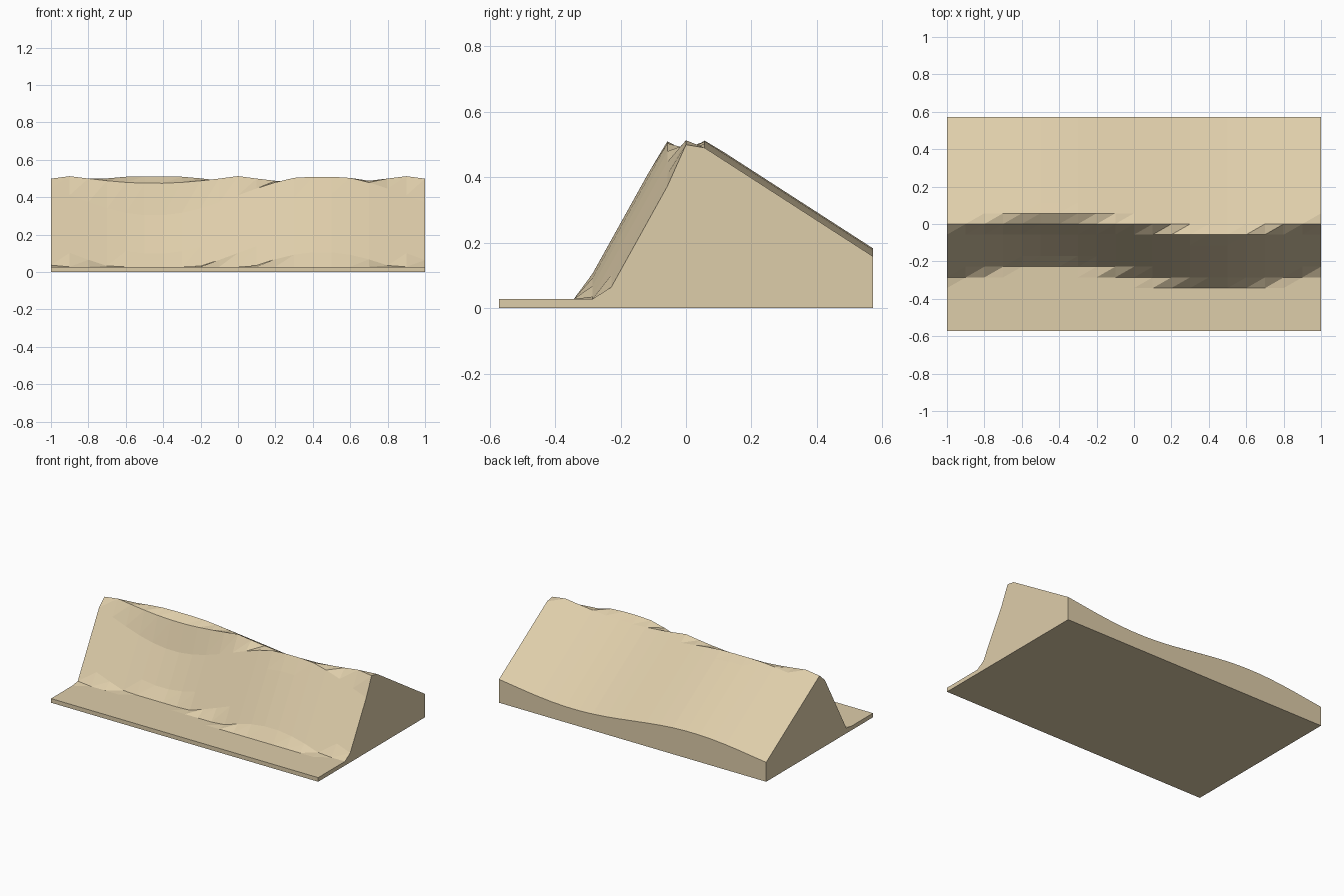
import bpy
import bmesh
import math

cube = bpy.data.objects.get("Cube")
if cube:
    bpy.data.objects.remove(cube, do_unlink=True)

CELLS = 20
HALF_DEPTH = 0.571
CREST = 0.513
FLOOR = 0.028


def dune_height(x, y):
    """Gentle windward slope, steep slip face, meandering crest line."""
    crest_y = -0.06 * math.sin(3.5 * x)
    slope = 0.645 if y > -0.01 else 1.8
    return max(FLOOR, CREST - slope * abs(y - crest_y))


# Sand material
sand = bpy.data.materials.new("sand")
sand.use_nodes = True
colour = (0.73, 0.61, 0.40, 1)
sand.diffuse_color = colour
bsdf = next(n for n in sand.node_tree.nodes if n.type == "BSDF_PRINCIPLED")
bsdf.inputs["Base Color"].default_value = colour
bsdf.inputs["Roughness"].default_value = 0.9

# Dune surface, split along one diagonal direction
bm = bmesh.new()
bmesh.ops.create_grid(bm, x_segments=CELLS, y_segments=CELLS, size=1)
for v in bm.verts:
    v.co.y *= HALF_DEPTH
    v.co.z = dune_height(v.co.x, v.co.y)
for face in list(bm.faces):
    ordered = sorted(face.verts, key=lambda v: v.co.x + v.co.y)
    bmesh.utils.face_split(face, ordered[0], ordered[-1])

# Side walls and flat underside
rim = [e for e in bm.edges if e.is_boundary]
skirt = bmesh.ops.extrude_edge_only(bm, edges=rim)["geom"]
for v in skirt:
    if isinstance(v, bmesh.types.BMVert):
        v.co.z = 0
bottom = [e for e in bm.edges if e.is_boundary]
bmesh.ops.contextual_create(bm, geom=bottom)
bmesh.ops.recalc_face_normals(bm, faces=bm.faces[:])

mesh = bpy.data.meshes.new("sand_dune")
bm.to_mesh(mesh)
bm.free()
mesh.materials.append(sand)
dune = bpy.data.objects.new("sand_dune", mesh)
bpy.context.collection.objects.link(dune)
